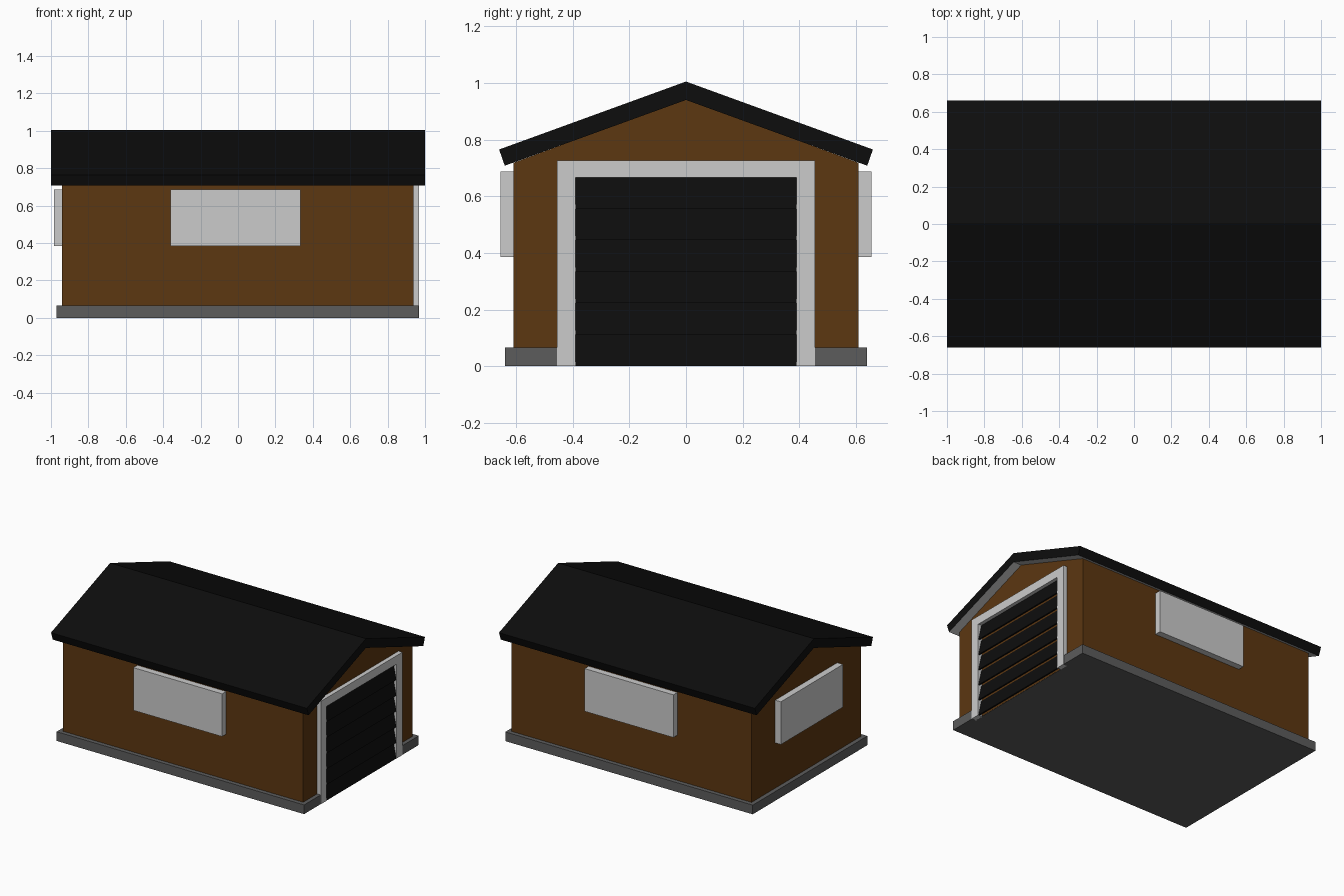
import bpy, bmesh
from math import radians
from mathutils import Matrix, Vector

if "Cube" in bpy.data.objects:
    bpy.data.objects.remove(bpy.data.objects["Cube"])


def material(name, rgb):
    m = bpy.data.materials.new(name)
    m.diffuse_color = (*rgb, 1)
    m.use_nodes = True
    m.node_tree.nodes["Principled BSDF"].inputs["Base Color"].default_value = m.diffuse_color
    return m


BROWN = material("brown_wall", (0.107, 0.038, 0.0055))
BLACK = material("black_roof", (0.004, 0.004, 0.004))
SLAB = material("dark_concrete", (0.107, 0.107, 0.107))
GLASS = material("cyan_glass", (0.004, 1.0, 1.0))
TRIM = material("light_trim", (0.8, 0.8, 0.8))


def finish(bm, name, mats, matrix=Matrix()):
    bmesh.ops.recalc_face_normals(bm, faces=bm.faces)
    me = bpy.data.meshes.new(name)
    bm.to_mesh(me)
    bm.free()
    for m in mats:
        me.materials.append(m)
    ob = bpy.data.objects.new(name, me)
    bpy.context.collection.objects.link(ob)
    ob.matrix_world = matrix
    return ob


def prism_mesh(points, offset):
    """Polygon swept along an offset vector."""
    bm = bmesh.new()
    f = bm.faces.new([bm.verts.new(p) for p in points])
    ext = bmesh.ops.extrude_face_region(bm, geom=[f], use_keep_orig=True)
    vs = [g for g in ext["geom"] if isinstance(g, bmesh.types.BMVert)]
    bmesh.ops.translate(bm, verts=vs, vec=offset)
    bmesh.ops.recalc_face_normals(bm, faces=bm.faces)
    return bm


def box_mesh(lo, hi):
    (a, b, c), (d, e, f) = lo, hi
    return prism_mesh([(a, b, c), (d, b, c), (d, e, c), (a, e, c)], (0, 0, f - c))


# Foundation, notched at the garage door
base = [(-0.97, -0.64), (0.965, -0.64), (0.965, -0.45), (0.936, -0.45),
        (0.936, 0.45), (0.965, 0.45), (0.965, 0.64), (-0.97, 0.64)]
finish(prism_mesh([(x, y, 0) for x, y in base], (0, 0, 0.065)), "foundation", [SLAB])

# Walls with gable ends
gable = [(-0.61, 0.002), (0.61, 0.002), (0.61, 0.718), (0, 0.942), (-0.61, 0.718)]
finish(prism_mesh([(-0.94, y, z) for y, z in gable], (1.877, 0, 0)), "walls", [BROWN])

# Pitched roof with grey underside
roof = [(-0.66, 0.765), (0, 1.005), (0.66, 0.765), (0.64, 0.708), (0, 0.94), (-0.64, 0.708)]
bm = prism_mesh([(-1, y, z) for y, z in roof], (2, 0, 0))
for f in bm.faces:
    c = f.calc_center_median()
    if abs(f.normal.x) < 0.5 and f.normal.z < -0.5 and abs(c.y) < 0.5:
        f.material_index = 1
finish(bm, "roof", [BLACK, TRIM])

# Door surround
arch = [(-0.455, 0), (-0.455, 0.727), (0.455, 0.727), (0.455, 0),
        (0.39, 0), (0.39, 0.667), (-0.39, 0.667), (-0.39, 0)]
finish(prism_mesh([(0.93, y, z) for y, z in arch], (0.037, 0, 0)), "door_frame", [TRIM])

# Tilted overlapping door slats
COUNT = 6
PITCH = 0.667 / COUNT
for i in range(COUNT):
    z = i * PITCH
    top = z + PITCH
    slat = [(0.955, z), (0.965, z), (0.941, top), (0.931, top)]
    finish(prism_mesh([(x, -0.39, h) for x, h in slat], (0, 0.78, 0)),
           f"door_slat_{i + 1}", [BLACK])


# Windows: recessed frame, three panes, two thin mullions
def window(name, matrix):
    bm = box_mesh((-0.347, -0.045, 0.385), (0.347, 0.01, 0.687))
    front = min(bm.faces, key=lambda f: f.calc_center_median().y)
    bmesh.ops.inset_region(bm, faces=[front], thickness=0.059, use_even_offset=True)
    ext = bmesh.ops.extrude_face_region(bm, geom=[front])
    vs = [g for g in ext["geom"] if isinstance(g, bmesh.types.BMVert)]
    bmesh.ops.translate(bm, verts=vs, vec=(0, 0.028, 0))
    finish(bm, name + "_frame", [TRIM], matrix)
    for i in (-1, 0, 1):
        x = i * 0.196
        finish(box_mesh((x - 0.092, -0.022, 0.444), (x + 0.092, -0.012, 0.628)),
               f"{name}_pane_{i + 2}", [GLASS], matrix)
    for i in (-1, 1):
        x = i * 0.098
        finish(box_mesh((x - 0.006, -0.035, 0.444), (x + 0.006, -0.012, 0.628)),
               f"{name}_mullion_{(i + 3) // 2}", [TRIM], matrix)


for name, loc, angle in (("front_window", (-0.013, -0.61, 0), 0),
                         ("back_window", (-0.013, 0.61, 0), 180),
                         ("end_window", (-0.94, 0, 0), -90)):
    window(name, Matrix.Translation(Vector(loc)) @ Matrix.Rotation(radians(angle), 4, "Z"))
